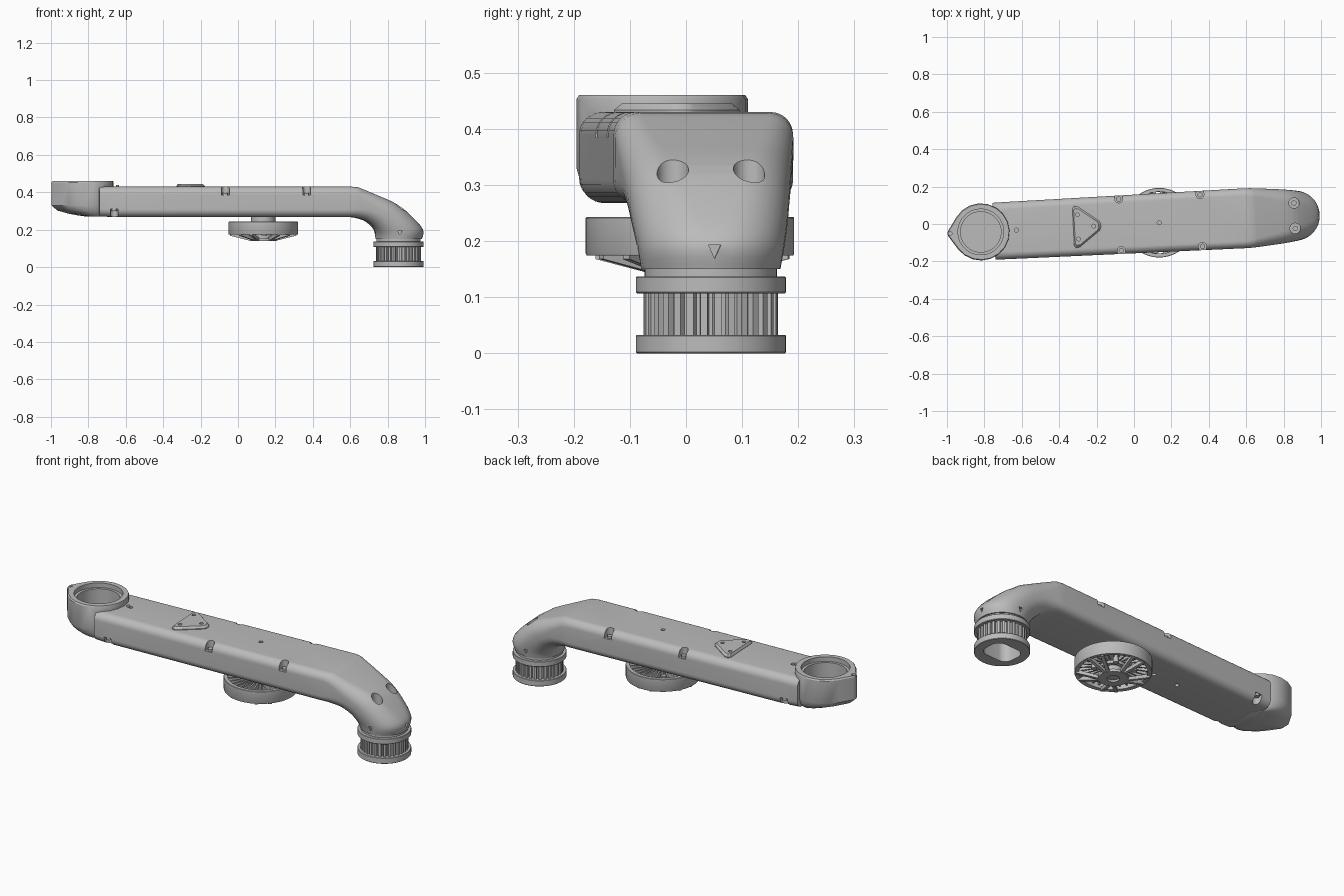
import bpy, bmesh
from math import pi, tau, cos, sin, acos, atan2, hypot
from mathutils import Matrix, Vector

if "Cube" in bpy.data.objects:
    bpy.data.objects.remove(bpy.data.objects["Cube"])

# Single grey material
grey = bpy.data.materials.new("plain grey")
grey.use_nodes = True
color = (0.5, 0.5, 0.5, 1)
grey.diffuse_color = color
grey.node_tree.nodes["Principled BSDF"].inputs["Base Color"].default_value = color

turn = Matrix.Rotation(0.0516, 4, 'Z')   # the arm lies slightly across the x axis
HEAD, WHEEL, TIP = -0.82, 0.135, 0.86    # centres along the arm


def loft(name, rings, closed=False, bm=None):
    """Skin a list of equal rings; closed joins the last ring to the first."""
    own = bm is None
    bm = bm or bmesh.new()
    rows = [[bm.verts.new(turn @ Vector(p)) for p in ring] for ring in rings]
    n = len(rows[0])
    pairs = list(zip(rows, rows[1:])) + ([(rows[-1], rows[0])] if closed else [])
    for a, b in pairs:
        for i in range(n):
            j = (i + 1) % n
            bm.faces.new((a[i], a[j], b[j], b[i]))
    if not closed:
        bm.faces.new(rows[0])
        bm.faces.new(rows[-1])
    return finish(name, bm) if own else None


def finish(name, bm):
    bmesh.ops.recalc_face_normals(bm, faces=bm.faces)
    mesh = bpy.data.meshes.new(name)
    bm.to_mesh(mesh)
    bm.free()
    mesh.materials.append(grey)
    ob = bpy.data.objects.new(name, mesh)
    bpy.context.scene.collection.objects.link(ob)
    return ob


def prism(name, outline, z0, z1):
    return loft(name, [[(x, y, z) for x, y in outline] for z in (z0, z1)])


def circle(x, y, r, n=32):
    return [(x + r * cos(tau * i / n), y + r * sin(tau * i / n)) for i in range(n)]


def lathe(name, x, profile, closed=False, n=64):
    return loft(name, [[(*p, z) for p in circle(x, 0, r, n)] for r, z in profile], closed)


def capsule(x1, y1, r1, x2, y2, r2, n=16):
    """Outline wrapped round two circles."""
    t = atan2(y2 - y1, x2 - x1)
    a = acos((r1 - r2) / hypot(x2 - x1, y2 - y1))
    big = [t + a + (tau - 2 * a) * i / n for i in range(n + 1)]
    small = [t - a + 2 * a * i / n for i in range(n + 1)]
    return ([(x1 + r1 * cos(q), y1 + r1 * sin(q)) for q in big]
            + [(x2 + r2 * cos(q), y2 + r2 * sin(q)) for q in small])


def rounded(w, h, r, n=8):
    """Rounded rectangle outline with half sizes w and h."""
    r = min(r, w * 0.999, h * 0.999)
    return [(sx * (w - r) + r * cos(k * pi / 2 + pi / 2 * i / n),
             sy * (h - r) + r * sin(k * pi / 2 + pi / 2 * i / n))
            for k, (sx, sy) in enumerate(((1, 1), (-1, 1), (-1, -1), (1, -1)))
            for i in range(n + 1)]


def boolean(ob, tools, operation):
    for tool in tools:
        mod = ob.modifiers.new("cut", 'BOOLEAN')
        mod.operation, mod.solver, mod.object = operation, 'EXACT', tool
        tool.hide_render = True
    graph = bpy.context.evaluated_depsgraph_get()
    graph.update()
    mesh = bpy.data.meshes.new_from_object(ob.evaluated_get(graph))
    ob.modifiers.clear()
    ob.data = mesh
    for tool in tools:
        bpy.data.objects.remove(tool)


# Arm: each station is outer x, z, inner x, z, half width, corner radius
stations = [
    (-0.75, 0.43, -0.75, 0.272, 0.152, 0.04),
    (-0.67, 0.43, -0.67, 0.268, 0.153, 0.04),
    (0.6, 0.43, 0.59, 0.268, 0.16, 0.04),
    (0.635, 0.428, 0.62, 0.266, 0.159, 0.045),
    (0.74, 0.385, 0.675, 0.25, 0.152, 0.06),
    (0.85, 0.335, 0.712, 0.222, 0.145, 0.08),
    (0.935, 0.265, 0.73, 0.195, 0.138, 0.1),
    (0.99, 0.2, 0.734, 0.17, 0.13, 0.12),
    (0.985, 0.15, 0.736, 0.15, 0.124, 0.124)]


def smooth_path(pts, first, steps=4):
    out = pts[:first]
    for i in range(first, len(pts) - 1):
        a, b, c, d = (pts[min(max(k, first), len(pts) - 1)] for k in range(i - 1, i + 3))
        for s in range(steps):
            t = s / steps
            out.append(tuple(q + 0.5 * t * (r - p + t * (2 * p - 5 * q + 4 * r - u
                       + t * (3 * (q - r) + u - p))) for p, q, r, u in zip(a, b, c, d)))
    return out + [pts[-1]]


rings = []
for ox, oz, ix, iz, w, r in smooth_path(stations, 3):
    length = hypot(ox - ix, oz - iz)
    ux, uz = (ox - ix) / length, (oz - iz) / length
    rings.append([((ox + ix) / 2 + ux * b, a, (oz + iz) / 2 + uz * b)
                  for a, b in rounded(w, length / 2, r)])
arm = loft("arm_body", rings)

# Ring-shaped head with a pointed tab and a rounded underside
outline = capsule(HEAD, 0, 0.153, -0.968, 0, 0.03)
levels = [(0.27, 0.25, 0.7), (0.276, 0.42, 0.8), (0.285, 0.62, 0.88), (0.303, 0.88, 0.95),
          (0.33, 1, 1), (0.453, 1, 1), (0.46, 0.98, 0.97)]
head = loft("head", [[(-0.75 + (x + 0.75) * sx, y * sy, z) for x, y in outline]
                     for z, sx, sy in levels])
boolean(arm, [head], 'UNION')

# Pocket, screw holes, side notches and arrow marks cut in the arm
cuts = [lathe("pocket", HEAD, [(0.108, 0.33), (0.108, 0.435), (0.122, 0.435), (0.122, 0.5)])]
clips = [(x, s, top) for s in (-1, 1) for x, top in ((-0.075, 1), (0.36, 1), (-0.67, 0))]
for x, s, top in clips:
    z0, z1 = (0.385, 0.5) if top else (0.2, 0.312)
    cuts.append(prism("notch", capsule(x, s * 0.138, 0.021, x, s * 0.2, 0.0209), z0, z1))
for s in (-1, 1):
    cuts.append(prism("eye_hole", circle(TIP, s * 0.068, 0.028), 0.275, 0.5))
for x, z0, z1 in ((WHEEL, 0.41, 0.5), (-0.63, 0.41, 0.5), (-0.985, 0.43, 0.5),
                  (-0.13, 0.2, 0.285), (-0.28, 0.2, 0.285)):
    cuts.append(prism("small_hole", circle(x, 0, 0.011, 16), z0, z1))
for q in (0, pi / 2, -pi / 2):
    cuts.append(loft("arrow_mark", [[(TIP + r * cos(q) - t * sin(q), r * sin(q) + t * cos(q), z)
                for t, z in ((-0.011, 0.193), (0.011, 0.193), (0, 0.169))] for r in (0.12, 0.16)]))
boolean(arm, cuts, 'DIFFERENCE')

# Screws seated in the notches and eye holes
screws = [(x, s * 0.138, 0.384 if top else 0.3) for x, s, top in clips]
screws += [(TIP, s * 0.068, 0.274) for s in (-1, 1)]
for x, y, z in screws:
    prism("screw", circle(x, y, 0.014, 16), z, z + 0.013)
prism("locating_pin", circle(-0.645, 0, 0.008, 16), 0.42, 0.438)

# Raised triangular pad with two holes
corners = [(-0.325, 0.1), (-0.315, 0.112), (-0.295, 0.108), (-0.185, 0.025), (-0.178, 0.01),
           (-0.178, -0.01), (-0.185, -0.025), (-0.295, -0.108), (-0.315, -0.112), (-0.325, -0.1)]
pad = loft("triangle_pad", [[(-0.27 + (x + 0.27) * s, y * s, z) for x, y in corners]
                            for z, s in ((0.425, 1), (0.434, 1), (0.445, 0.88))])
boolean(pad, [prism("pad_hole", circle(x, y, 0.01, 16), 0.435, 0.5)
              for x, y in ((-0.215, 0), (-0.3, 0.065), (-0.3, -0.065))], 'DIFFERENCE')

# Toothed pulley at the end of the bend
TEETH = 30
teeth = []
for i in range(TEETH):
    for f, r in ((0, 0.12), (0.5, 0.12), (0.6, 0.108), (0.9, 0.108)):
        q = tau * (i + f) / TEETH
        teeth.append((TIP + r * cos(q), r * sin(q)))
bore = [(TIP + x, y) for x, y in rounded(0.085, 0.066, 0.045)]
parts = [prism("pulley_teeth", teeth, 0.025, 0.112)]
for name, r, z0, z1 in (("lower_flange", 0.134, 0, 0.033), ("upper_flange", 0.134, 0.107, 0.137)):
    parts.append(lathe(name, TIP, [(r - 0.002, z0), (r, z0 + 0.002), (r, z1 - 0.002), (r - 0.002, z1)]))
for part in parts:
    boolean(part, [prism("bore", bore, -0.1, 0.122)], 'DIFFERENCE')
lathe("collar", TIP, [(0.118, 0.135), (0.118, 0.155)])
for s in (-1, 1):
    prism("flange_screw", circle(TIP, s * 0.1, 0.012, 16), -0.0, 0.006)

# Spoked wheel under the arm
lathe("wheel_rim", WHEEL, [(0.164, 0.176), (0.184, 0.174), (0.186, 0.178), (0.186, 0.241),
                           (0.184, 0.243), (0.166, 0.243)], closed=True)
lathe("wheel_neck", WHEEL, [(0.065, 0.19), (0.065, 0.275)])
lathe("wheel_hub", WHEEL, [(0.045, 0.15), (0.045, 0.2)])
lathe("hub_plate", WHEEL, [(0.03, 0.14), (0.072, 0.14), (0.072, 0.154), (0.03, 0.154)], closed=True)


def spoke(bm, q0, q1, inner, outer, width):
    """Bar between two (radius, low z, high z) ends at angles q0 and q1."""
    ends = []
    for q, (r, lo, hi) in ((q0, inner), (q1, outer)):
        ends.append([(WHEEL + r * cos(q) - t * sin(q), r * sin(q) + t * cos(q), z)
                     for t, z in ((-width, lo), (width, lo), (width, hi), (-width, hi))])
    loft("spoke", ends, bm=bm)


fins, arms = bmesh.new(), bmesh.new()
for i in range(30):
    q = tau * i / 30
    spoke(fins, q, q, (0.055, 0.205, 0.236), (0.17, 0.19, 0.236), 0.004)
for i in range(5):
    q = tau * (i + 0.25) / 5
    for s in (-1, 1):
        spoke(arms, q + s * 0.12, q + s * 0.2, (0.065, 0.14, 0.156), (0.178, 0.168, 0.188), 0.008)
    q += pi / 5
    prism("wheel_boss", circle(WHEEL + 0.1 * cos(q), 0.1 * sin(q), 0.014, 16), 0.17, 0.225)
finish("wheel_fins", fins)
finish("wheel_arms", arms)

# Smooth shading with sharp edges kept
bpy.ops.object.select_all(action='DESELECT')
for ob in bpy.context.scene.objects:
    if ob.type == 'MESH':
        ob.select_set(True)
        bpy.context.view_layer.objects.active = ob
bpy.ops.object.shade_smooth_by_angle(angle=pi / 6)
